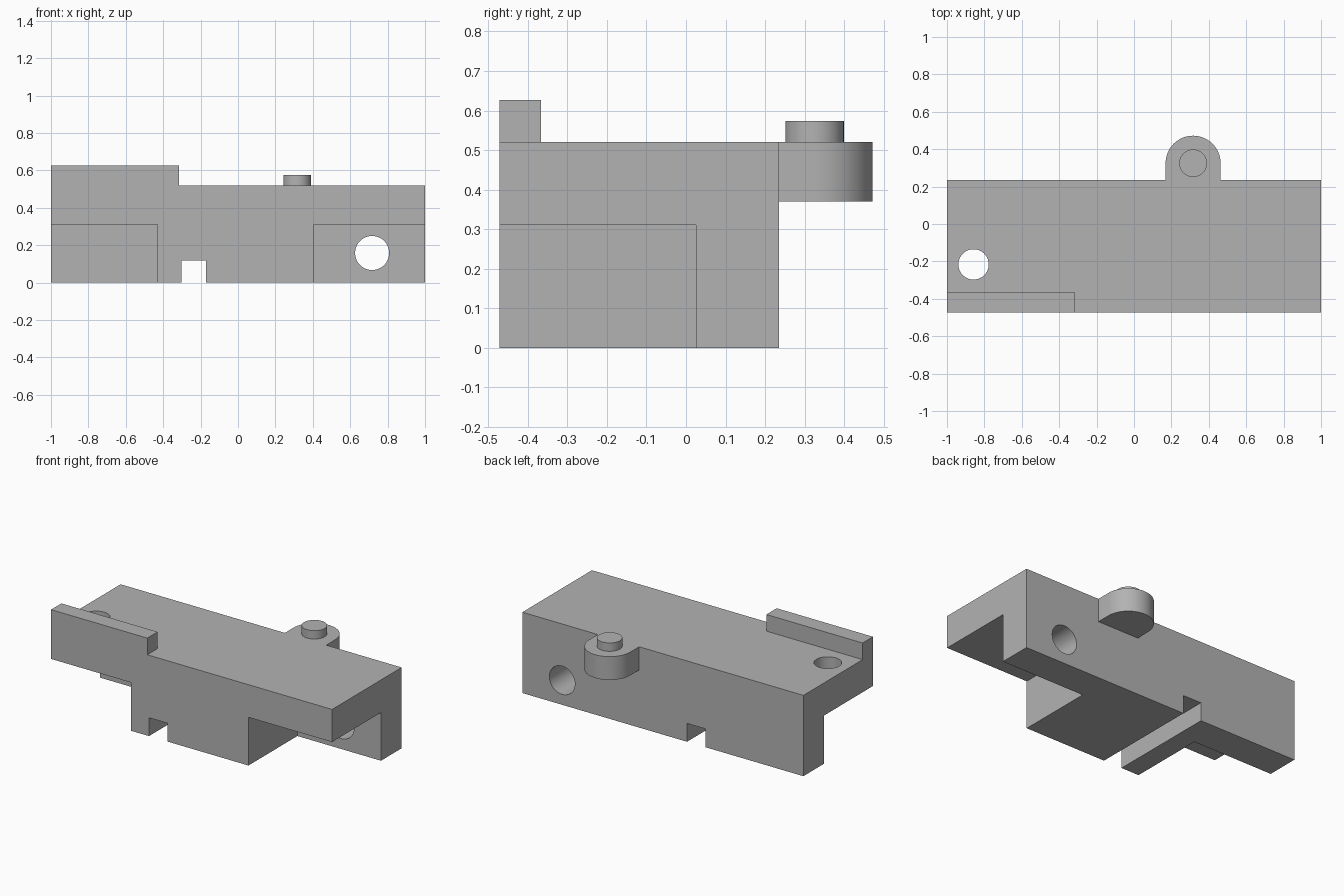
import bpy, bmesh, math
from mathutils import Matrix, Vector

cube = bpy.data.objects.get("Cube")
if cube:
    bpy.data.objects.remove(cube, do_unlink=True)

GREY = (0.45, 0.45, 0.45, 1)
mat = bpy.data.materials.new("mid grey")
mat.use_nodes = True
mat.diffuse_color = GREY
mat.node_tree.nodes["Principled BSDF"].inputs["Base Color"].default_value = GREY

FRONT, BACK, TOP = -0.472, 0.235, 0.52
WALL = 0.025        # front face of the rear wall
UNDER = 0.31        # underside of the overhanging ends
OVER = 0.1          # cutter overshoot
LUG = Vector((0.316, 0.325, 0))


def prism(name, points, axis, start, end):
    """Extrude a closed profile along y (x, z points) or z (x, y points)."""
    bm = bmesh.new()
    place = (lambda p: (p[0], start, p[1])) if axis == "y" else (lambda p: (p[0], p[1], start))
    face = bm.faces.new([bm.verts.new(place(p)) for p in points])
    out = bmesh.ops.extrude_face_region(bm, geom=[face])
    shift = Vector((0, end - start, 0)) if axis == "y" else Vector((0, 0, end - start))
    bmesh.ops.translate(bm, vec=shift, verts=[v for v in out["geom"] if isinstance(v, bmesh.types.BMVert)])
    bmesh.ops.recalc_face_normals(bm, faces=bm.faces)
    mesh = bpy.data.meshes.new(name)
    bm.to_mesh(mesh)
    bm.free()
    mesh.materials.append(mat)
    obj = bpy.data.objects.new(name, mesh)
    bpy.context.collection.objects.link(obj)
    return obj


def arc(cx, cy, r, sweep=2 * math.pi, steps=64):
    count = steps if sweep == 2 * math.pi else steps + 1
    return [(cx + r * math.cos(sweep * i / steps), cy + r * math.sin(sweep * i / steps))
            for i in range(count)]


def rect(x0, x1, a0, a1):
    return [(x0, a0), (x1, a0), (x1, a1), (x0, a1)]


def combine(target, other, operation):
    mod = target.modifiers.new(other.name, "BOOLEAN")
    mod.operation, mod.object, mod.solver = operation, other, "EXACT"
    bpy.context.view_layer.objects.active = target
    bpy.ops.object.modifier_apply(modifier=mod.name)
    bpy.data.objects.remove(other, do_unlink=True)


# Main block with the raised lip profile at the front
body = prism("body", rect(-1, 1, 0, TOP), "y", FRONT, BACK)
lip = prism("lip", rect(-1, -0.315, TOP - OVER, 0.627), "y", FRONT, -0.367)
combine(body, lip, "UNION")

# Rounded lug on the back
lug_outline = arc(LUG.x, LUG.y, 0.147, math.pi, 40)
lug_outline += [(LUG.x - 0.147, BACK - OVER), (LUG.x + 0.147, BACK - OVER)]
combine(body, prism("lug", lug_outline, "z", 0.37, TOP), "UNION")

# Open corners under both front ends, bottom slot and the two bores
cutters = [
    prism("right_corner", rect(-1 - OVER, -0.43, -OVER, UNDER), "y", FRONT - OVER, WALL),
    prism("left_corner", rect(0.405, 1 + OVER, -OVER, UNDER), "y", FRONT - OVER, WALL),
    prism("bottom_slot", rect(-0.303, -0.172, -OVER, 0.118), "y", FRONT - OVER, BACK + OVER),
    prism("wall_bore", arc(0.717, 0.158, 0.091), "y", WALL - OVER, BACK + OVER),
    prism("top_bore", arc(-0.858, -0.216, 0.081), "z", UNDER - OVER, TOP + OVER),
]
for cutter in cutters:
    cutter.hide_render = True
    combine(body, cutter, "DIFFERENCE")

# Pin on top of the lug
pin = prism("pin", arc(LUG.x, LUG.y, 0.074, steps=48), "z", TOP, 0.574)

for obj in (body, pin):
    bpy.ops.object.select_all(action="DESELECT")
    obj.select_set(True)
    bpy.context.view_layer.objects.active = obj
    bpy.ops.object.shade_smooth_by_angle(angle=math.radians(30))
